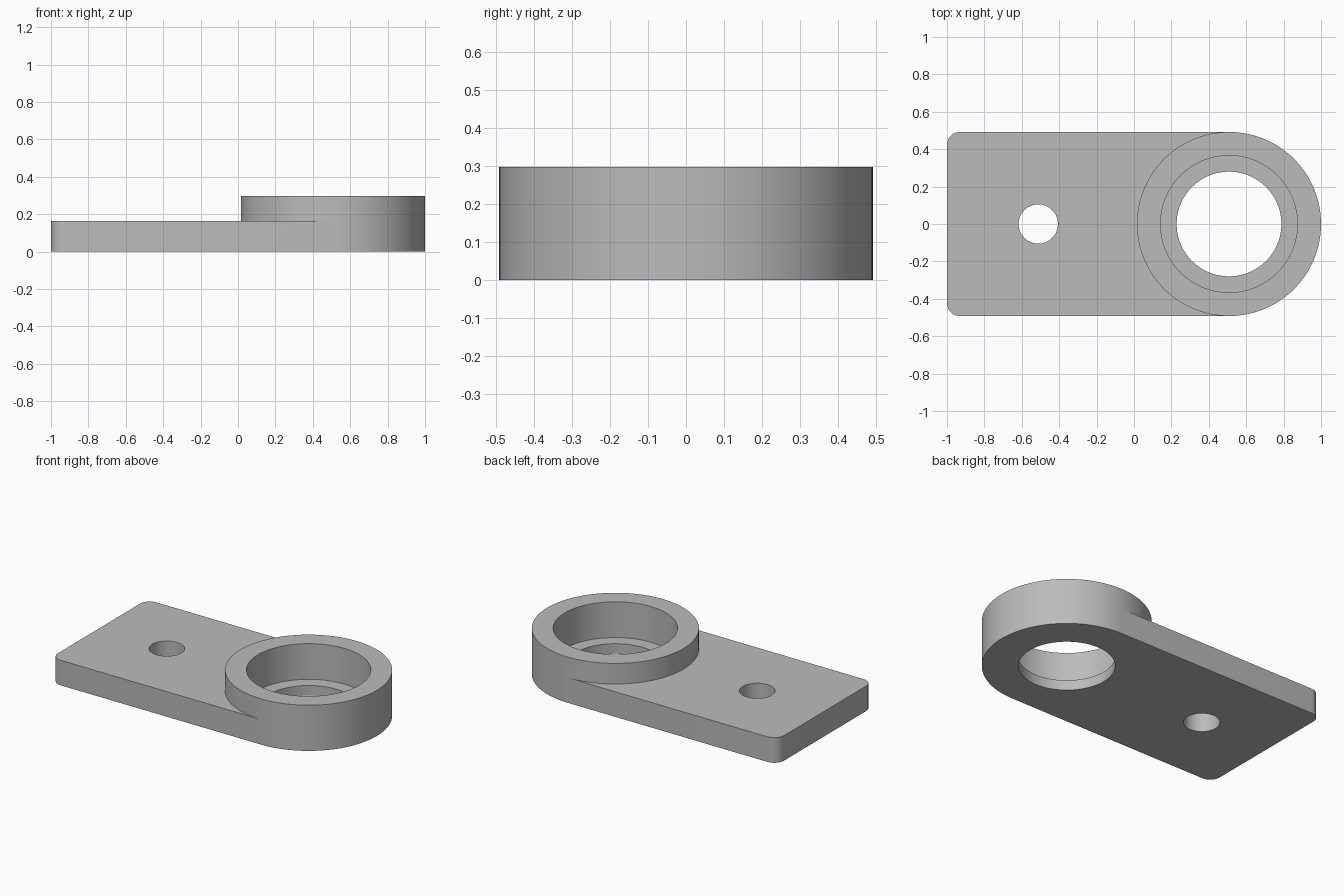
import bpy, bmesh, math

if "Cube" in bpy.data.objects:
    bpy.data.objects.remove(bpy.data.objects["Cube"])

R, CX = 0.492, 0.508            # collar radius and centre
PLATE, TOP, FLOOR = 0.163, 0.297, 0.065
BORE, SEAT = 0.28, 0.366        # through bore and counterbore radii
HOLE_X, HOLE_R = -0.512, 0.105
CORNER = 0.07


def arc(cx, cy, r, a0, a1, n):
    """Points from angle a0 to a1 (degrees), both ends included."""
    return [(cx + r * math.cos(math.radians(a0 + (a1 - a0) * i / n)),
             cy + r * math.sin(math.radians(a0 + (a1 - a0) * i / n))) for i in range(n + 1)]


def circle(cx, r, n=128):
    return arc(cx, 0, r, 0, 360, n)[:-1]


bm = bmesh.new()


def wall(pts, z0, z1, closed=True):
    lo = [bm.verts.new((x, y, z0)) for x, y in pts]
    hi = [bm.verts.new((x, y, z1)) for x, y in pts]
    n = len(pts)
    for i in range(n if closed else n - 1):
        j = (i + 1) % n
        bm.faces.new((lo[i], lo[j], hi[j], hi[i]))


def flat(loops, z):
    """Flat face with the first loop as border and the rest as holes."""
    edges = []
    for pts in loops:
        vs = [bm.verts.new((x, y, z)) for x, y in pts]
        edges += [bm.edges.new((vs[i], vs[(i + 1) % len(vs)])) for i in range(len(vs))]
    bmesh.ops.triangle_fill(bm, use_beauty=True, edges=edges, normal=(0, 0, 1))


# outlines
left = (arc(-1 + CORNER, R - CORNER, CORNER, 90, 180, 10)
        + arc(-1 + CORNER, -R + CORNER, CORNER, 180, 270, 10))
right_arc = arc(CX, 0, R, -90, 90, 64)
left_arc = arc(CX, 0, R, 270, 90, 64)
outline = left + right_arc
bore, seat, hole, collar = circle(CX, BORE), circle(CX, SEAT), circle(HOLE_X, HOLE_R, 64), circle(CX, R)

# plate
flat([outline, bore, hole], 0)
flat([left + left_arc, hole], PLATE)
wall(outline, 0, PLATE)
wall(hole, 0, PLATE)

# raised collar with stepped bore
wall(collar, PLATE, TOP)
flat([collar, seat], TOP)
wall(seat, FLOOR, TOP)
flat([seat, bore], FLOOR)
wall(bore, 0, FLOOR)

bmesh.ops.remove_doubles(bm, verts=bm.verts, dist=1e-5)
bmesh.ops.recalc_face_normals(bm, faces=bm.faces)

mesh = bpy.data.meshes.new("mounting_bracket")
bm.to_mesh(mesh)
bm.free()
obj = bpy.data.objects.new("mounting_bracket", mesh)
bpy.context.collection.objects.link(obj)

# plain grey
mat = bpy.data.materials.new("grey")
mat.diffuse_color = (0.5, 0.5, 0.5, 1)
mat.use_nodes = True
mat.node_tree.nodes["Principled BSDF"].inputs["Base Color"].default_value = mat.diffuse_color
mesh.materials.append(mat)

bpy.context.view_layer.objects.active = obj
obj.select_set(True)
bpy.ops.object.shade_smooth_by_angle(angle=math.radians(30))
